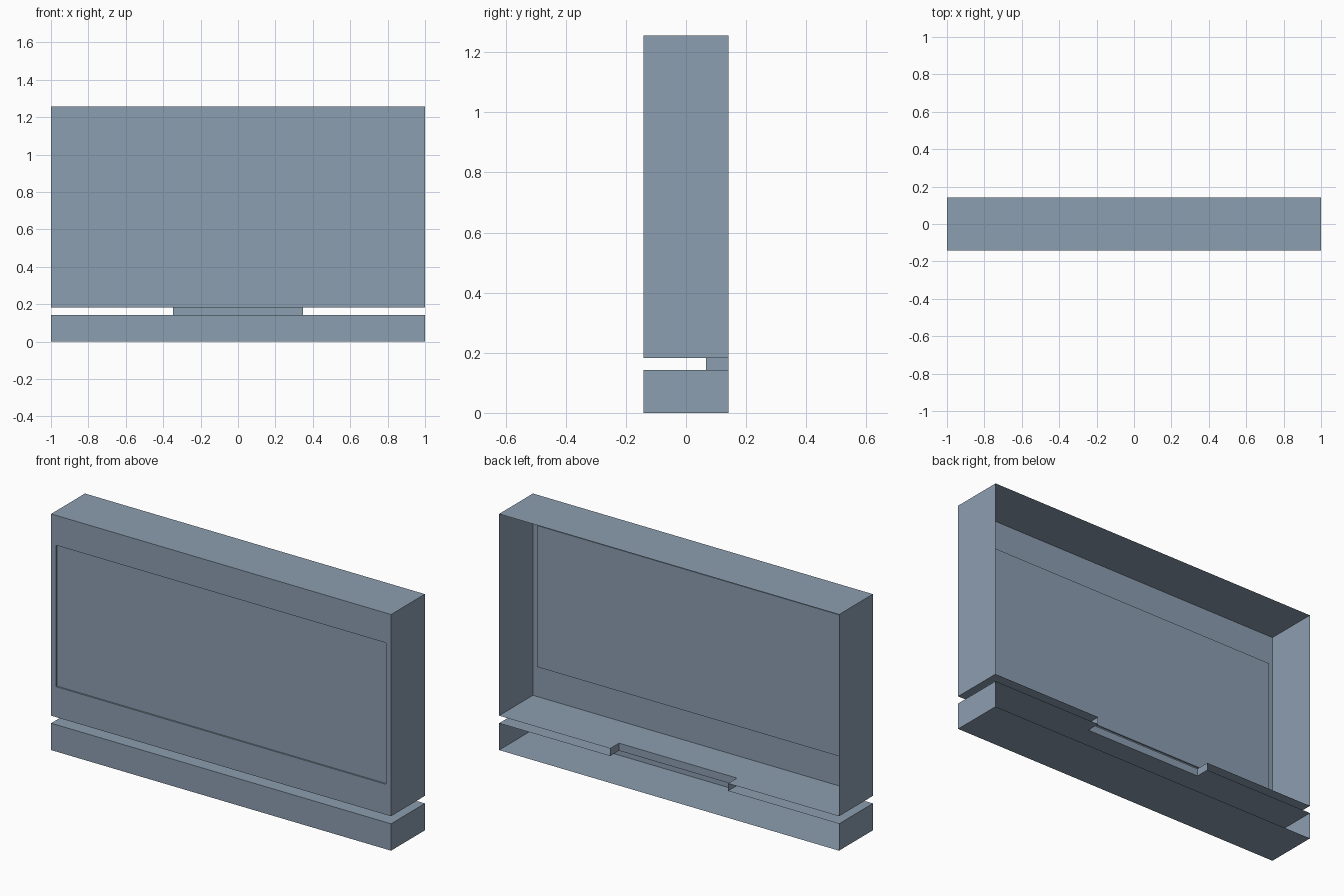
import bpy
import bmesh
from mathutils import Vector

cube = bpy.data.objects.get("Cube")
if cube:
    bpy.data.objects.remove(cube, do_unlink=True)

# Main dimensions
HALF_DEPTH = 0.142
BASE_TOP = 0.143
BODY_BOTTOM = 0.183
BODY_TOP = 1.256
NECK_X = 0.347
NECK_FRONT = 0.067
SCREEN_X = 0.97
SCREEN_BOTTOM, SCREEN_TOP = 0.345, 1.097
RECESS = 0.008

FRONT, BACK = Vector((0, -1, 0)), Vector((0, 1, 0))
UP, DOWN = Vector((0, 0, 1)), Vector((0, 0, -1))

COLOUR = (0.262, 0.342, 0.434, 1)
material = bpy.data.materials.new("blue_grey")
material.use_nodes = True
material.diffuse_color = COLOUR
material.node_tree.nodes["Principled BSDF"].inputs["Base Color"].default_value = COLOUR


def faces_toward(bm, direction):
    bm.normal_update()
    return [f for f in bm.faces if f.normal.dot(direction) > 0.9]


def open_box(low, high, open_sides):
    """Thin-walled box with the given sides removed."""
    low, high = Vector(low), Vector(high)
    bm = bmesh.new()
    bmesh.ops.create_cube(bm, size=1)
    bmesh.ops.scale(bm, vec=high - low, verts=bm.verts)
    bmesh.ops.translate(bm, vec=(low + high) / 2, verts=bm.verts)
    for side in open_sides:
        bmesh.ops.delete(bm, geom=faces_toward(bm, side), context='FACES')
    return bm


def cut_opening(bm, side, planes):
    """Slice one wall by (point, outward normal) planes and remove the middle."""
    for point, normal in planes:
        wall = faces_toward(bm, side)
        geom = set(wall)
        for face in wall:
            geom.update(face.edges)
            geom.update(face.verts)
        bmesh.ops.bisect_plane(bm, geom=list(geom), dist=1e-5,
                               plane_co=point, plane_no=normal)
    middle = [f for f in faces_toward(bm, side)
              if all((f.calc_center_median() - Vector(p)).dot(Vector(n)) < 0
                     for p, n in planes)]
    bmesh.ops.delete(bm, geom=middle, context='FACES')


def finish(bm, name):
    mesh = bpy.data.meshes.new(name)
    bm.to_mesh(mesh)
    bm.free()
    mesh.materials.append(material)
    obj = bpy.data.objects.new(name, mesh)
    bpy.context.collection.objects.link(obj)


neck_notch = [((NECK_X, 0, 0), (1, 0, 0)),
              ((-NECK_X, 0, 0), (-1, 0, 0)),
              ((0, NECK_FRONT, 0), (0, -1, 0))]
screen_window = [((SCREEN_X, 0, 0), (1, 0, 0)),
                 ((-SCREEN_X, 0, 0), (-1, 0, 0)),
                 ((0, 0, SCREEN_TOP), (0, 0, 1)),
                 ((0, 0, SCREEN_BOTTOM), (0, 0, -1))]

# Cabinet: hollow, open at the back, with a screen window and a neck notch
cabinet = open_box((-1, -HALF_DEPTH, BODY_BOTTOM), (1, HALF_DEPTH, BODY_TOP), [BACK])
cut_opening(cabinet, FRONT, screen_window)
cut_opening(cabinet, DOWN, neck_notch)
finish(cabinet, "cabinet")

# Screen: shallow tray set into the cabinet front
screen = open_box((-SCREEN_X, -HALF_DEPTH, SCREEN_BOTTOM),
                  (SCREEN_X, -HALF_DEPTH + RECESS, SCREEN_TOP), [FRONT])
bmesh.ops.reverse_faces(screen, faces=screen.faces)
finish(screen, "screen")

# Neck: front and side walls joining the cabinet to the base
finish(open_box((-NECK_X, NECK_FRONT, BASE_TOP), (NECK_X, HALF_DEPTH, BODY_BOTTOM),
                [BACK, UP, DOWN]), "neck")

# Base: hollow, open at the back, notched under the neck
base = open_box((-1, -HALF_DEPTH, 0), (1, HALF_DEPTH, BASE_TOP), [BACK])
cut_opening(base, UP, neck_notch)
finish(base, "base")
